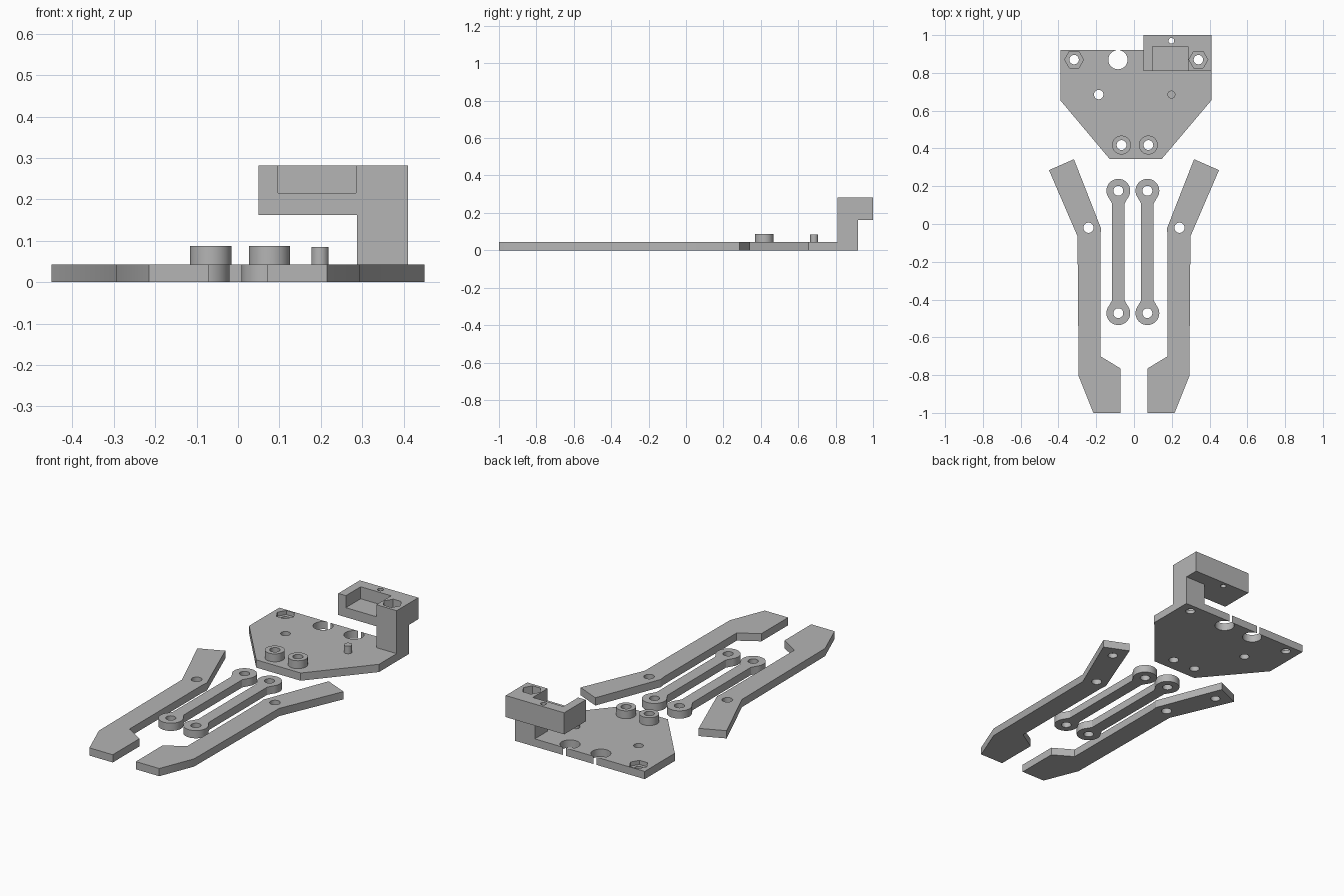
import bpy, bmesh, math

if "Cube" in bpy.data.objects:
    bpy.data.objects.remove(bpy.data.objects["Cube"])

T = 0.043            # plate thickness
HOLE = 0.026         # pivot hole radius

grey = bpy.data.materials.new("grey_plastic")
grey.diffuse_color = (0.46, 0.46, 0.46, 1)
grey.use_nodes = True
grey.node_tree.nodes["Principled BSDF"].inputs["Base Color"].default_value = grey.diffuse_color


def prism(name, pts, z0, z1):
    """Extrude a flat outline from z0 up to z1."""
    bm = bmesh.new()
    face = bm.faces.new([bm.verts.new((x, y, z0)) for x, y in pts])
    top = bmesh.ops.extrude_face_region(bm, geom=[face])["geom"]
    for v in top:
        if isinstance(v, bmesh.types.BMVert):
            v.co.z = z1
    bmesh.ops.recalc_face_normals(bm, faces=bm.faces)
    me = bpy.data.meshes.new(name)
    bm.to_mesh(me)
    bm.free()
    me.materials.append(grey)
    ob = bpy.data.objects.new(name, me)
    bpy.context.collection.objects.link(ob)
    return ob


def disc(x, y, r, z0, z1, n=40):
    pts = [(x + r * math.cos(2 * math.pi * i / n),
            y + r * math.sin(2 * math.pi * i / n)) for i in range(n)]
    return prism("disc", pts, z0, z1)


def box(x0, x1, y0, y1, z0, z1):
    return prism("box", [(x0, y0), (x1, y0), (x1, y1), (x0, y1)], z0, z1)


def combine(ob, other, op):
    """Apply a boolean and remove the helper."""
    m = ob.modifiers.new("bool", 'BOOLEAN')
    m.operation, m.solver, m.object = op, 'EXACT', other
    bpy.context.view_layer.objects.active = ob
    bpy.ops.object.modifier_apply(modifier=m.name)
    bpy.data.objects.remove(other)


def finish(ob):
    ob.data.shade_smooth()
    ob.data.set_sharp_from_angle(angle=math.radians(25))


# Base plate with the raised servo-style bracket
base = prism("base_plate", [(-0.39, 0.92), (-0.39, 0.655), (-0.128, 0.343),
                            (0.146, 0.343), (0.41, 0.655), (0.41, 0.92)], 0, T)
bracket = prism("bracket", [(0.287, 0.81), (0.41, 0.81), (0.41, 0.92), (0.287, 0.92)], 0, 0.2)
combine(bracket, box(0.05, 0.41, 0.81, 1.0, 0.162, 0.282), 'UNION')
combine(base, bracket, 'UNION')
combine(base, box(0.097, 0.285, 0.7, 0.94, 0.215, 0.4), 'DIFFERENCE')   # open pocket

# Pivot bosses and stop pin
for x in (-0.066, 0.076):
    combine(base, disc(x, 0.418, 0.05, 0.01, 0.087), 'UNION')
    combine(base, disc(x, 0.418, HOLE, -0.1, 0.2), 'DIFFERENCE')
combine(base, disc(0.198, 0.685, 0.021, 0.01, 0.085), 'UNION')

# Nut traps with bolt holes, large holes and small holes
for x in (-0.317, 0.341):
    combine(base, disc(x, 0.87, 0.05, 0.02, 0.4, 6), 'DIFFERENCE')
    combine(base, disc(x, 0.87, 0.025, -0.1, 0.4), 'DIFFERENCE')
for x in (-0.085, 0.105):
    combine(base, disc(x, 0.87, 0.051, -0.1, 0.1), 'DIFFERENCE')
combine(base, disc(-0.187, 0.685, 0.025, -0.1, 0.1), 'DIFFERENCE')
combine(base, disc(0.198, 0.97, 0.015, 0.1, 0.4), 'DIFFERENCE')
finish(base)

# Two mirrored gripper fingers, each with a pivot hole and a blind hole below
outline = [(0.45, 0.285), (0.318, 0.343), (0.174, -0.025), (0.178, -0.06),
           (0.178, -0.70), (0.071, -0.765), (0.071, -1.0), (0.215, -1.0),
           (0.293, -0.805), (0.299, -0.065)]
for side, s in (("left", -1), ("right", 1)):
    finger = prism(side + "_finger", [(s * x, y) for x, y in outline], 0, T)
    combine(finger, disc(s * 0.241, -0.02, 0.027, -0.1, 0.1), 'DIFFERENCE')
    combine(finger, disc(s * 0.354, 0.247, 0.025, -0.1, 0.027), 'DIFFERENCE')
    finish(finger)

# Two link arms with ringed ends
Y0, Y1 = -0.472, 0.176
for side, x in (("left", -0.083), ("right", 0.071)):
    w, f = 0.033, 0.05
    bar = [(-f, Y0 + 0.038), (f, Y0 + 0.038), (w, Y0 + 0.068), (w, Y1 - 0.068),
           (f, Y1 - 0.038), (-f, Y1 - 0.038), (-w, Y1 - 0.068), (-w, Y0 + 0.068)]
    link = prism(side + "_link", [(x + px, py) for px, py in bar], 0, T)
    for y in (Y0, Y1):
        combine(link, disc(x, y, 0.063, 0, T), 'UNION')
        combine(link, disc(x, y, HOLE, -0.1, 0.1), 'DIFFERENCE')
    finish(link)
